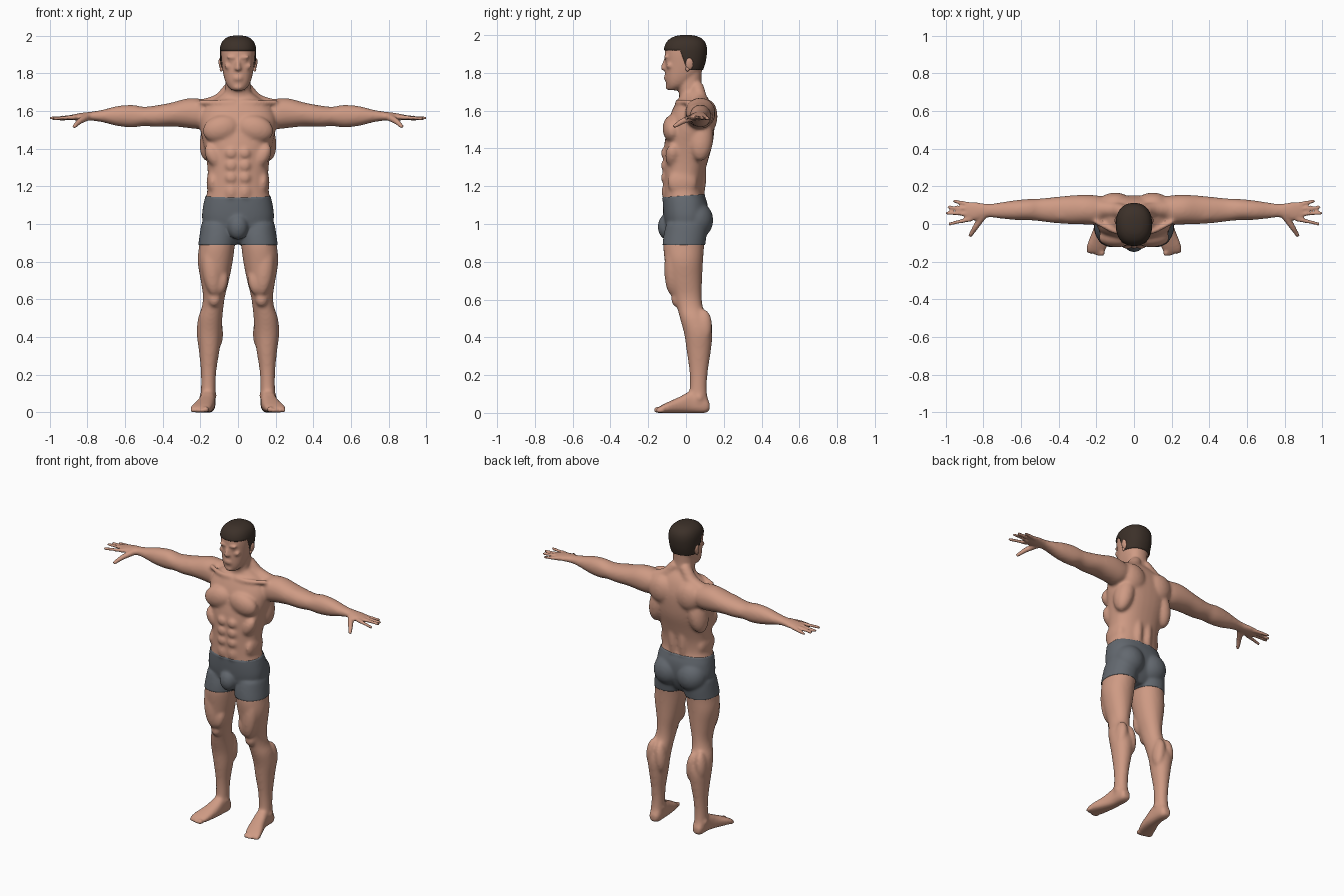
import bpy, bmesh, math
from mathutils import Vector, Matrix

cube = bpy.data.objects.get("Cube")
if cube:
    bpy.data.objects.remove(cube, do_unlink=True)


def material(name, colour):
    mat = bpy.data.materials.new(name)
    mat.use_nodes = True
    rgba = (*colour, 1)
    mat.diffuse_color = rgba
    mat.node_tree.nodes["Principled BSDF"].inputs["Base Color"].default_value = rgba
    return mat


skin = material("skin", (.62, .325, .23))
cloth = material("grey_cloth", (.125, .14, .16))
dark_hair = material("dark_hair", (.045, .03, .022))


def add_object(name, mesh, mat):
    mesh.materials.clear()
    mesh.materials.append(mat)
    mesh.shade_smooth()
    obj = bpy.data.objects.new(name, mesh)
    bpy.context.collection.objects.link(obj)
    return obj


def mesh_from_bmesh(name, bm):
    mesh = bpy.data.meshes.new(name)
    bm.to_mesh(mesh)
    bm.free()
    return mesh


def mesh_from_shape(name, shape):
    mesh = bpy.data.meshes.new(name)
    mesh.from_pydata(shape[0], [], shape[1])
    return mesh


# One unit ball, reused for every rounded part
bm = bmesh.new()
bmesh.ops.create_icosphere(bm, subdivisions=3, radius=1)
ball_points = [v.co.copy() for v in bm.verts]
ball_faces = [[v.index for v in f.verts] for f in bm.faces]
bm.free()


def append(shape, points, faces):
    start = len(shape[0])
    shape[0].extend(points)
    shape[1].extend([start + i for i in face] for face in faces)


def blob(shape, centre, radii, tilt=0, side=1):
    """Ellipsoid, tilted about the front-back axis."""
    x, y, z = centre
    place = (Matrix.Translation((x * side, y, z)) @ Matrix.Rotation(tilt * side, 4, "Y")
             @ Matrix.Diagonal((*radii, 1)))
    append(shape, [place @ p for p in ball_points], ball_faces)


def spline(rows, steps):
    """Smooth in-between rows through the given ones."""
    out = []
    for i in range(len(rows) - 1):
        quad = [rows[max(i - 1, 0)], rows[i], rows[i + 1], rows[min(i + 2, len(rows) - 1)]]
        for s in range(steps):
            t = s / steps
            out.append([b + t / 2 * (c - a + t * (2*a - 5*b + 4*c - d + t * (3*(b - c) + d - a)))
                        for a, b, c, d in zip(*quad)])
    return out + [list(rows[-1])]


def chain(shape, points, r0, r1, side=1):
    """Tapered run of balls, for fingers and ridges."""
    path = spline(points, 9)
    for i, p in enumerate(path):
        r = r0 + (r1 - r0) * i / (len(path) - 1)
        blob(shape, p, (r, r, r), side=side)


def loft(shape, rows, axes, power=2.2, side=1, sides=32):
    """Rows hold: position along the first axis, then low and high on the other two."""
    order = ["xyz".index(a) for a in axes]
    path = spline(rows, 4)
    points = []
    for t, a0, a1, b0, b1 in path:
        for k in range(sides):
            c, s = math.cos(math.tau * k / sides), math.sin(math.tau * k / sides)
            u = math.copysign(abs(c) ** (2 / power), c)
            v = math.copysign(abs(s) ** (2 / power), s)
            co = Vector()
            values = (t, (a0 + a1 + (a1 - a0) * u) / 2, (b0 + b1 + (b1 - b0) * v) / 2)
            for axis, value in zip(order, values):
                co[axis] = value
            co.x *= side
            points.append(co)
    last = (len(path) - 1) * sides
    faces = [(r + k, r + (k + 1) % sides, r + sides + (k + 1) % sides, r + sides + k)
             for r in range(0, last, sides) for k in range(sides)]
    faces += [range(sides), range(last, last + sides)]
    append(shape, points, faces)


def centred(rows):
    return [(z, -half, half, front, back) for z, half, front, back in rows]


body = ([], [])

# Torso, neck and head
loft(body, centred([
    (.90, .05, -.05, .06), (.95, .15, -.09, .09), (1.02, .185, -.11, .11),
    (1.1, .18, -.118, .11), (1.17, .164, -.118, .09), (1.25, .16, -.118, .095),
    (1.33, .166, -.118, .115), (1.42, .182, -.115, .14), (1.5, .2, -.1, .15),
    (1.57, .2, -.085, .15), (1.63, .17, -.06, .135), (1.67, .11, -.035, .115),
    (1.7, .07, -.03, .09)]), "zxy", 2.4)
loft(body, centred([(1.62, .075, -.02, .11), (1.68, .07, -.035, .092),
                    (1.75, .066, -.045, .082), (1.83, .066, -.04, .085)]), "zxy")
loft(body, centred([
    (1.708, .03, -.095, -.05), (1.73, .054, -.102, 0), (1.76, .069, -.108, .04),
    (1.8, .079, -.11, .075), (1.85, .086, -.11, .095), (1.9, .09, -.112, .104),
    (1.94, .088, -.107, .103), (1.97, .074, -.088, .088), (1.988, .046, -.055, .055),
    (1.994, .012, -.02, .02)]), "zxy", 2.3)

# Nose, mouth and chin
chain(body, [(0, -.106, 1.876), (0, -.12, 1.84), (0, -.122, 1.826)], .009, .013)
for z in (1.78, 1.768):
    blob(body, (0, -.106, z), (.026, .012, .006))
blob(body, (0, -.092, 1.728), (.028, .016, .02))
# Front of the pelvis
blob(body, (0, -.1, .985), (.05, .045, .065))

arm_rows = [
    (.14, .01, .14, 1.53, 1.645), (.2, -.005, .152, 1.505, 1.664), (.27, -.002, .155, 1.51, 1.666),
    (.35, 0, .15, 1.518, 1.645), (.43, .006, .142, 1.515, 1.63), (.5, .015, .135, 1.52, 1.622),
    (.56, .02, .133, 1.512, 1.632), (.64, .022, .125, 1.52, 1.626), (.72, .03, .113, 1.54, 1.606),
    (.78, .035, .107, 1.548, 1.596), (.84, .02, .115, 1.549, 1.588), (.89, .018, .112, 1.552, 1.578)]
leg_rows = [
    (1, .03, .19, -.1, .1), (.95, .014, .198, -.112, .105), (.88, .018, .207, -.12, .096),
    (.8, .028, .214, -.112, .09), (.7, .048, .198, -.095, .085), (.62, .068, .186, -.068, .083),
    (.56, .077, .192, -.048, .09), (.5, .083, .212, -.032, .115), (.42, .088, .219, -.01, .139),
    (.33, .098, .208, .003, .132), (.22, .115, .197, .018, .116), (.13, .119, .196, .02, .11),
    (.05, .12, .2, .01, .118)]
foot_rows = [
    (.125, .14, .18, .015, .055), (.1, .122, .194, 0, .09), (.03, .12, .2, 0, .115),
    (-.03, .124, .217, 0, .087), (-.09, .135, .241, 0, .06), (-.13, .148, .252, 0, .04),
    (-.152, .165, .245, 0, .026)]
fingers = [((.87, .025, 1.566), (.978, .001, 1.56)), ((.88, .052, 1.567), (.993, .058, 1.562)),
           ((.88, .08, 1.566), (.983, .089, 1.56)), ((.86, .102, 1.564), (.953, .121, 1.556))]

muscles = [  # centre, radii, tilt
    ((.09, -.072, 1.505), (.1, .052, .072), .25),     # chest
    ((.23, .072, 1.59), (.08, .075, .078), .3),       # shoulder cap
    ((.1, .115, 1.57), (.085, .052, .09), .3),        # shoulder blade
    ((.14, .075, 1.46), (.06, .07, .13), -.2),        # back wing
    ((.036, .068, 1.26), (.034, .04, .16), 0),        # spine column
    ((.135, -.02, 1.22), (.032, .08, .07), 0),        # flank
    ((.13, -.07, 1.36), (.04, .04, .07), .5),         # ribs
    ((.085, .055, 1.02), (.092, .085, .095), 0),      # buttock
    ((.14, -.075, .76), (.05, .04, .14), .1),         # outer thigh
    ((.088, -.062, .69), (.035, .035, .07), -.2),     # inner thigh
    ((.125, -.05, .6), (.034, .028, .04), 0),         # kneecap
    ((.115, .095, .44), (.035, .046, .1), .1),        # inner calf
    ((.18, .095, .46), (.035, .044, .09), -.1),       # outer calf
    ((.126, .06, .09), (.014, .02, .018), 0),         # inner ankle
    ((.194, .07, .08), (.014, .02, .018), 0),         # outer ankle
    ((.36, .055, 1.6), (.09, .045, .038), 0),         # upper arm
    ((.034, -.106, 1.884), (.03, .012, .008), -.1),   # brow
    ((.034, -.099, 1.866), (.015, .01, .007), 0),     # eyelid
    ((.052, -.085, 1.836), (.022, .02, .016), -.4),   # cheekbone
    ((.012, -.115, 1.824), (.009, .01, .008), 0),     # nostril
    ((.035, -.105, 1.17), (.035, .024, .05), 0),      # lower abdomen
]
muscles += [((.036, -.108, z), (.034, .026, .033), 0) for z in (1.375, 1.31, 1.245)]  # abdomen

for side in (1, -1):
    loft(body, arm_rows, "xyz", 2.1, side)
    loft(body, leg_rows, "zxy", 2.1, side)
    loft(body, foot_rows, "yxz", 2.6, side)
    for centre, radii, tilt in muscles:
        blob(body, centre, radii, tilt, side)
    # Neck-to-shoulder slope and collarbone
    chain(body, [(.04, .06, 1.72), (.1, .075, 1.65), (.2, .08, 1.61)], .035, .05, side)
    chain(body, [(.02, -.045, 1.645), (.1, -.04, 1.645), (.2, .01, 1.645)], .014, .014, side)
    # Fingers, thumb and toes
    for finger in fingers:
        chain(body, finger, .0135, .0095, side)
    chain(body, [(.8, .045, 1.568), (.84, -.015, 1.545), (.868, -.06, 1.518)], .021, .011, side)
    for i in range(5):
        size = .016 if i == 0 else .011
        blob(body, (.17 + .018 * i, -.15 + .005 * max(i - 1, 0), size), (size, .022, size), side=side)

# Fuse all body parts into one skin
rough = add_object("rough_body", mesh_from_shape("rough_body", body), skin)
fuse = rough.modifiers.new("fuse", "REMESH")
fuse.mode = "VOXEL"
fuse.voxel_size = .0075
fused = bpy.data.meshes.new_from_object(rough.evaluated_get(bpy.context.evaluated_depsgraph_get()))
bpy.data.objects.remove(rough, do_unlink=True)

# Soften the muscles, but keep hands, feet and face crisp
bm = bmesh.new()
bm.from_mesh(fused)
soft = [v for v in bm.verts if abs(v.co.x) < .79 and .05 < v.co.z < 1.71]
for verts, rounds in ((soft, 7), (bm.verts[:], 2)):
    for _ in range(rounds):
        bmesh.ops.smooth_vert(bm, verts=verts, factor=.5,
                              use_axis_x=True, use_axis_y=True, use_axis_z=True)
body_obj = add_object("body", mesh_from_bmesh("body", bm), skin)


def cover(name, mat, low, high, cuts, keep, thickness):
    """Layer lifted off the body between two heights, trimmed along planes."""
    bm = bmesh.new()
    bm.from_mesh(body_obj.data)
    far = [v for v in bm.verts if not low < v.co.z < high or abs(v.co.x) > .4]
    bmesh.ops.delete(bm, geom=far, context="VERTS")
    for co, no in cuts:
        bmesh.ops.bisect_plane(bm, geom=bm.verts[:] + bm.edges[:] + bm.faces[:],
                               plane_co=co, plane_no=no)
    drop = [f for f in bm.faces if not keep(f.calc_center_median())]
    bmesh.ops.delete(bm, geom=drop, context="FACES")
    bm.normal_update()
    for v, n in [(v, v.normal.copy()) for v in bm.verts]:
        v.co += n * (thickness / 4 if v.is_boundary else thickness)
    add_object(name, mesh_from_bmesh(name, bm), mat)


# Shorts
cover("shorts", cloth, .86, 1.2, [((0, 0, 1.15), (0, -.07, 1)), ((0, 0, .888), (0, 0, 1))],
      lambda p: .888 < p.z < 1.15 + .07 * p.y, .005)
# Short hair with sideburns
cover("hair", dark_hair, 1.79, 2.1,
      [((0, 0, 1.918), (0, 0, 1)), ((0, -.03, 1.918), (0, 1, .35)), ((0, 0, 1.815), (0, 0, 1))],
      lambda p: p.z > 1.918 or (p.z > 1.815 and p.y + .03 + .35 * (p.z - 1.918) > 0), .007)

# Ears
for side, label in ((1, "left"), (-1, "right")):
    ear = ([], [])
    blob(ear, (.093, .018, 1.848), (.009, .02, .032), .15, side)
    blob(ear, (.089, .008, 1.822), (.008, .011, .014), 0, side)
    add_object(label + "_ear", mesh_from_shape(label + "_ear", ear), skin)
